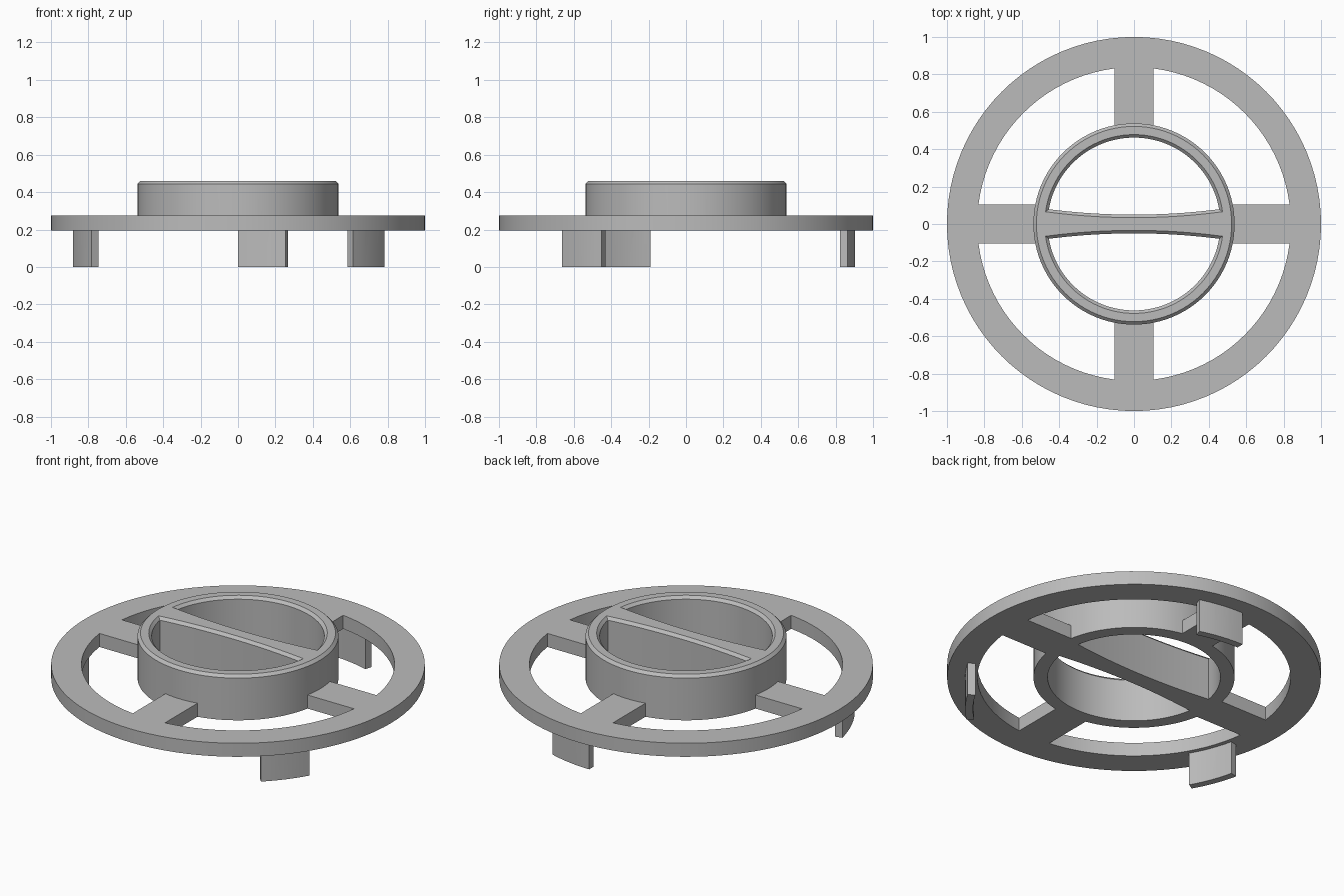
import bpy
import bmesh
from math import sin, cos, pi, radians, asin
from mathutils import Matrix

cube = bpy.data.objects.get("Cube")
if cube:
    bpy.data.objects.remove(cube)

LOW, PLATE, TOP = 0.195, 0.275, 0.46   # underside, plate top, hub top
CHAMFER = 0.016
SEG = 96

grey = bpy.data.materials.new("grey plastic")
grey.use_nodes = True
colour = (0.5, 0.5, 0.5, 1)
grey.diffuse_color = colour
grey.node_tree.nodes["Principled BSDF"].inputs["Base Color"].default_value = colour


def loft(name, loops, caps=True):
    """Skin a stack of equal closed loops; without caps, join last to first."""
    bm = bmesh.new()
    rings = [[bm.verts.new(p) for p in loop] for loop in loops]
    n = len(rings[0])
    pairs = list(zip(rings, rings[1:]))
    if caps:
        bm.faces.new(rings[0])
        bm.faces.new(rings[-1])
    else:
        pairs.append((rings[-1], rings[0]))
    for a, b in pairs:
        for i in range(n):
            j = (i + 1) % n
            bm.faces.new((a[i], a[j], b[j], b[i]))
    bmesh.ops.recalc_face_normals(bm, faces=bm.faces)
    mesh = bpy.data.meshes.new(name)
    bm.to_mesh(mesh)
    bm.free()
    mesh.materials.append(grey)
    obj = bpy.data.objects.new(name, mesh)
    bpy.context.collection.objects.link(obj)
    return obj


def circle(r, z):
    return [(r * cos(2 * pi * i / SEG), r * sin(2 * pi * i / SEG), z) for i in range(SEG)]


def combine(target, tool, operation):
    mod = target.modifiers.new(operation, 'BOOLEAN')
    mod.operation = operation
    mod.solver = 'EXACT'
    mod.object = tool
    bpy.context.view_layer.objects.active = target
    bpy.ops.object.modifier_apply(modifier=mod.name)
    bpy.data.objects.remove(tool)


def half_moon(grow, z, side):
    """Outline of one hub opening, bounded by the rim and the concave bar."""
    r = 0.462 + grow
    bar = lambda x: 0.05 + 0.14 * x * x - grow
    a = 0.0
    for _ in range(20):
        a = asin(bar(r * cos(a)) / r)
    n = 48
    arc = [a + (pi - 2 * a) * i / n for i in range(n + 1)]
    pts = [(r * cos(t), r * sin(t)) for t in arc]
    m = 20
    end = r * cos(a)
    xs = [end * (2 * i / m - 1) for i in range(1, m)]
    pts += [(x, bar(x)) for x in xs]
    return [(x, side * y, z) for x, y in pts]


# Hub with chamfered rim and two half-moon openings that leave a grip bar
hub = loft("hub", [circle(0.538, LOW), circle(0.538, TOP - CHAMFER),
                   circle(0.538 - CHAMFER, TOP)])
for side in (1, -1):
    cutter = loft("opening_cutter", [half_moon(0, 0.1, side),
                                     half_moon(0, TOP - CHAMFER, side),
                                     half_moon(2 * CHAMFER, TOP + CHAMFER, side)])
    combine(hub, cutter, 'DIFFERENCE')

# Flat outer ring
ring = loft("ring_body", [circle(1, LOW), circle(1, PLATE),
                          circle(0.838, PLATE), circle(0.838, LOW)], caps=False)

# Four spokes between hub and ring
for k in range(4):
    outline = [(0.5, -0.105), (0.9, -0.105), (0.9, 0.105), (0.5, 0.105)]
    spoke = loft("spoke", [[(x, y, z) for x, y in outline] for z in (LOW, PLATE)])
    spoke.data.transform(Matrix.Rotation(k * pi / 2, 4, 'Z'))
    combine(ring, spoke, 'UNION')
combine(ring, hub, 'UNION')

# Three curved locking tabs under the ring
for k in range(3):
    steps = [radians(90 + 120 * k - 17.2 * i / 6) for i in range(7)]
    outline = [(0.904 * cos(t), 0.904 * sin(t)) for t in steps]
    outline += [(0.862 * cos(t), 0.862 * sin(t)) for t in reversed(steps)]
    tab = loft("tab", [[(x, y, z) for x, y in outline] for z in (0, 0.23)])
    combine(ring, tab, 'UNION')

# Smooth curved walls, keep the edges crisp
bpy.ops.object.select_all(action='DESELECT')
ring.select_set(True)
bpy.context.view_layer.objects.active = ring
bpy.ops.object.shade_smooth_by_angle(angle=radians(25))
